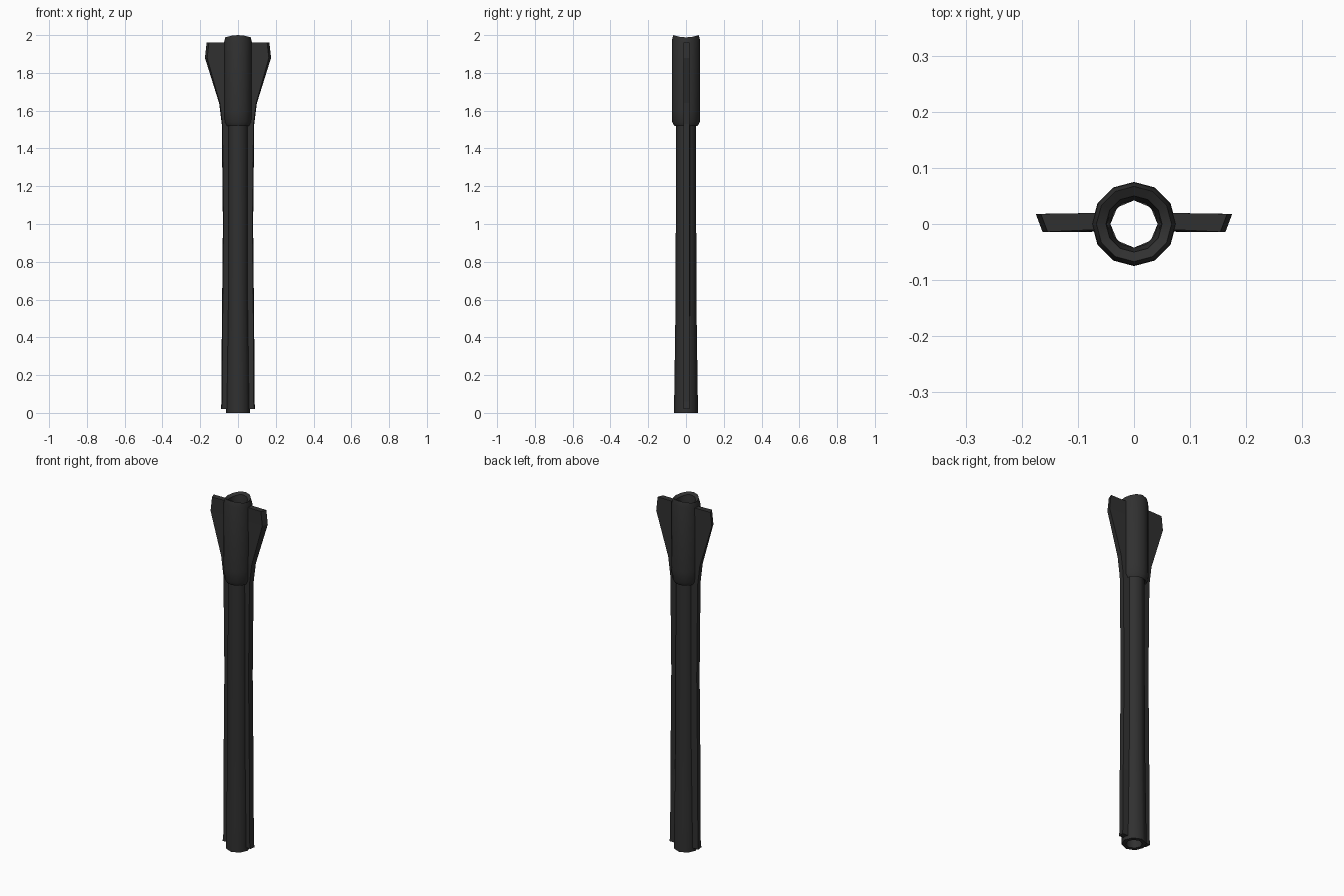
import bpy, bmesh, math

if "Cube" in bpy.data.objects:
    bpy.data.objects.remove(bpy.data.objects["Cube"])

dark = bpy.data.materials.new("charcoal")
dark.diffuse_color = (0.03, 0.03, 0.03, 1)
dark.use_nodes = True
dark.node_tree.nodes["Principled BSDF"].inputs["Base Color"].default_value = dark.diffuse_color


def finish(name, bm, smooth):
    bmesh.ops.recalc_face_normals(bm, faces=bm.faces)
    me = bpy.data.meshes.new(name)
    bm.to_mesh(me)
    bm.free()
    ob = bpy.data.objects.new(name, me)
    bpy.context.collection.objects.link(ob)
    me.materials.append(dark)
    if smooth:
        bpy.ops.object.select_all(action='DESELECT')
        bpy.context.view_layer.objects.active = ob
        ob.select_set(True)
        bpy.ops.object.shade_smooth_by_angle(angle=math.radians(48))
    return ob


def hollow(name, profile, sides, dip=0.0):
    """Closed (radius, z) profile swept round z; dip lowers the rim at the sides."""
    bm = bmesh.new()
    rings = []
    for i in range(sides):
        a = 2 * math.pi * i / sides
        rings.append([bm.verts.new((r * math.cos(a), r * math.sin(a),
                      z - (dip * math.cos(a) ** 2 if z > 1.95 else 0)))
                      for r, z in profile])
    n = len(profile)
    for i in range(sides):
        p, q = rings[i], rings[(i + 1) % sides]
        for j in range(n):
            k = (j + 1) % n
            bm.faces.new((p[j], q[j], q[k], p[k]))
    return finish(name, bm, True)


# long hollow barrel, slightly flared at the foot
hollow("barrel", [(0.042, 0), (0.063, 0), (0.063, 0.04), (0.060, 0.25),
                  (0.055, 0.6), (0.053, 1.56), (0.042, 1.56)], 8)

# thicker sleeve round the top, chamfered at both ends
hollow("top_sleeve", [(0.044, 1.54), (0.062, 1.52), (0.073, 1.54), (0.075, 1.6),
                      (0.074, 1.975), (0.067, 2.0), (0.050, 1.99), (0.042, 1.9)],
       12, 0.012)

# side rails widening into fins: (outer x, z)
outline = [(0.091, 0.02), (0.087, 0.06), (0.086, 0.4), (0.080, 1.0),
           (0.086, 1.53), (0.100, 1.64), (0.175, 1.88), (0.166, 1.96)]
for side, label in ((-1, "left"), (1, "right")):
    bm = bmesh.new()
    rows = []
    for x, z in outline:
        cut = 0.012 if z > 1.7 else 0.004   # front edge is set back
        rows.append([bm.verts.new((side * px, py, z)) for px, py in
                     ((0.045, -0.009), (x - cut, -0.014), (x, 0.018), (0.045, 0.020))])
    for p, q in zip(rows, rows[1:]):
        for j in range(4):
            k = (j + 1) % 4
            bm.faces.new((p[j], p[k], q[k], q[j]))
    bm.faces.new(rows[0])
    bm.faces.new(rows[-1])
    finish(label + "_rail_fin", bm, False)
